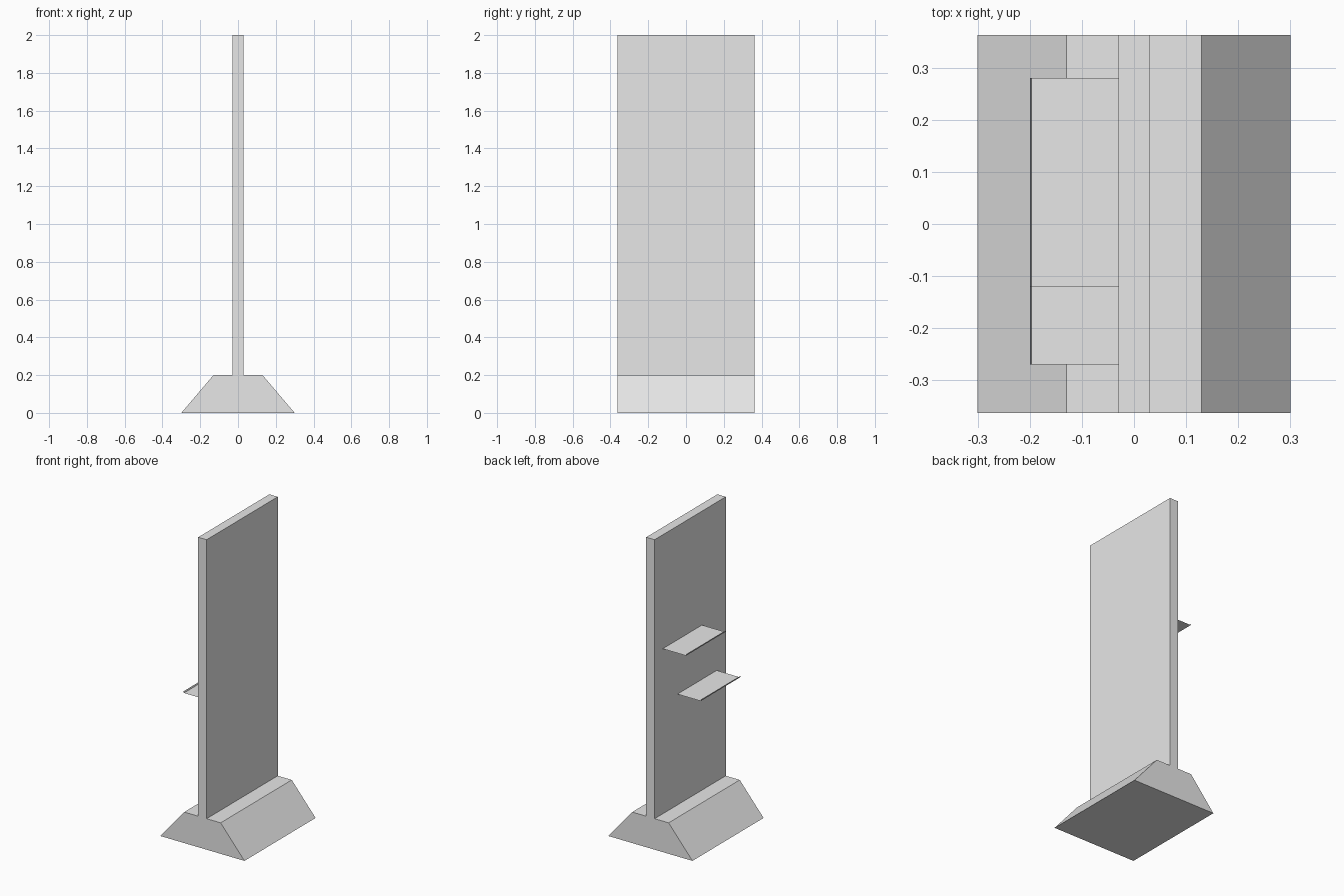
import bpy
import bmesh

cube = bpy.data.objects.get("Cube")
if cube:
    bpy.data.objects.remove(cube, do_unlink=True)

grey = bpy.data.materials.new("light_grey")
grey.use_nodes = True
colour = (0.8, 0.8, 0.8, 1)
grey.diffuse_color = colour
grey.node_tree.nodes["Principled BSDF"].inputs["Base Color"].default_value = colour


def sweep(name, profile, y0, y1, closed=True):
    """Sweep an x-z profile along y; open profiles make a bent sheet."""
    bm = bmesh.new()
    near = [bm.verts.new((x, y0, z)) for x, z in profile]
    far = [bm.verts.new((x, y1, z)) for x, z in profile]
    n = len(profile)
    for i in range(n if closed else n - 1):
        j = (i + 1) % n
        bm.faces.new((near[i], far[i], far[j], near[j]))
    if closed:
        bm.faces.new(near)
        bm.faces.new(far[::-1])
        bmesh.ops.recalc_face_normals(bm, faces=bm.faces)
    mesh = bpy.data.meshes.new(name)
    bm.to_mesh(mesh)
    bm.free()
    mesh.materials.append(grey)
    obj = bpy.data.objects.new(name, mesh)
    bpy.context.collection.objects.link(obj)
    return obj


DEPTH = 0.3625   # half length along y
WALL = 0.03      # half thickness of the panel

# Sloped foot and upright panel in one mirrored profile
half = [(0.3, 0), (0.13, 0.2), (WALL, 0.2), (WALL, 2)]
sweep("panel_with_foot", half + [(-x, z) for x, z in reversed(half)], -DEPTH, DEPTH)

# Thin shelves with a tiny raised lip
for name, y0, z in (("upper_shelf", -0.12, 1.265), ("lower_shelf", -0.27, 0.915)):
    sweep(name, [(-0.2, z + 0.01), (-0.197, z), (-WALL, z)], y0, y0 + 0.4, closed=False)
